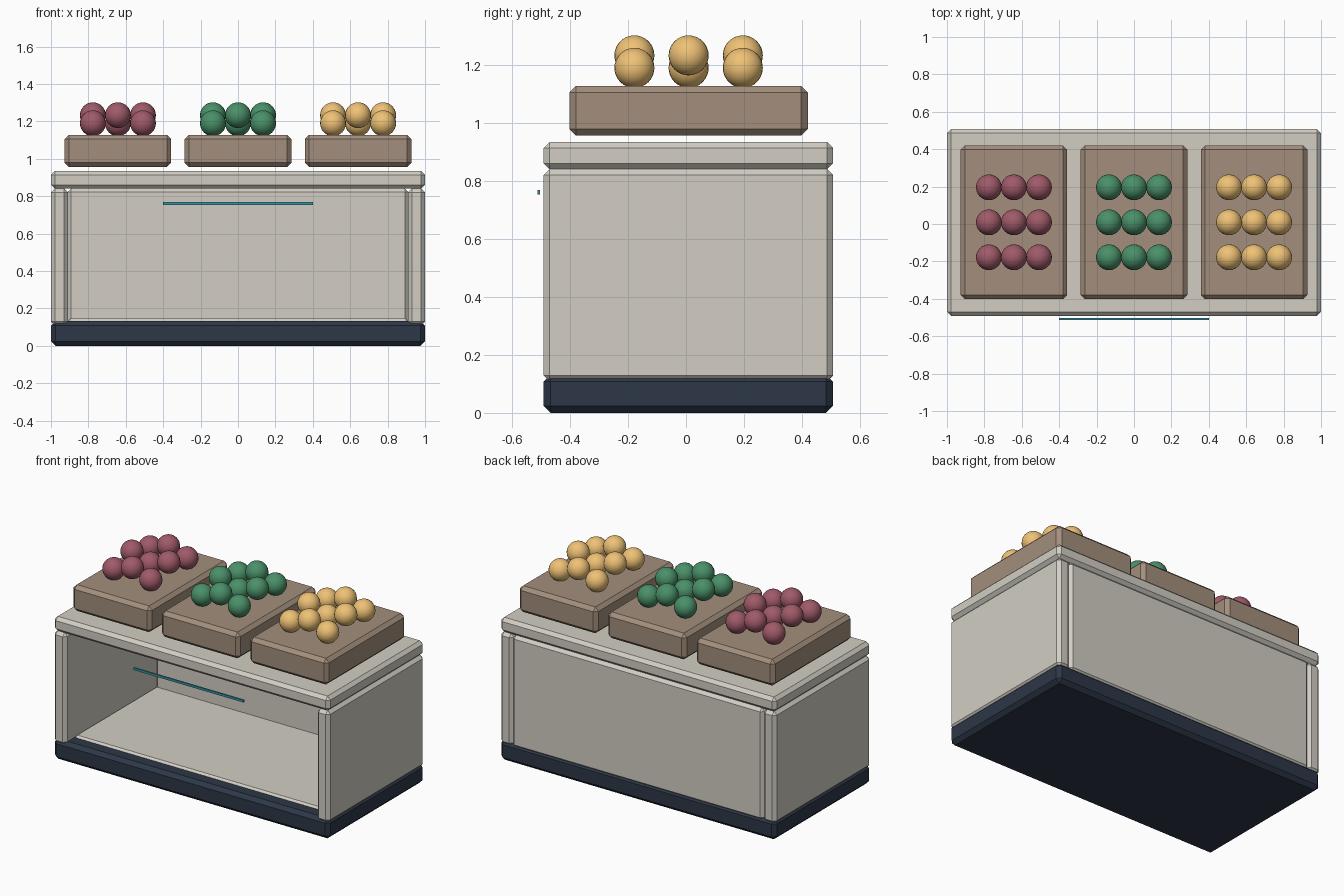
import bpy, bmesh

if "Cube" in bpy.data.objects:
    bpy.data.objects.remove(bpy.data.objects["Cube"])


def material(name, hex_code):
    def lin(c):
        return c / 12.92 if c <= 0.04045 else ((c + 0.055) / 1.055) ** 2.4
    rgb = [lin(int(hex_code[i:i + 2], 16) / 255) for i in (0, 2, 4)]
    m = bpy.data.materials.new(name)
    m.diffuse_color = (*rgb, 1)
    m.use_nodes = True
    m.node_tree.nodes["Principled BSDF"].inputs["Base Color"].default_value = m.diffuse_color
    return m


CREAM = material("cream_panel", "D2CEC4")
NAVY = material("navy_plinth", "2D3747")
WOOD = material("crate_wood", "A38F7C")
TEAL = material("teal_strip", "3593A0")
FRUIT = {"red": material("red_fruit", "A05A69"),
         "green": material("green_fruit", "4A9069"),
         "yellow": material("yellow_fruit", "EFC276")}


def box(name, x, y, z, mat, bevel=0.022):
    """Chamfered box from (min, max) ranges."""
    size = [r[1] - r[0] for r in (x, y, z)]
    bm = bmesh.new()
    bmesh.ops.create_cube(bm, size=1)
    bmesh.ops.scale(bm, vec=size, verts=bm.verts)
    if bevel:
        bmesh.ops.bevel(bm, geom=bm.edges[:], offset=bevel, segments=1,
                        profile=0.5, affect='EDGES')
    return finish(bm, name, [sum(r) / 2 for r in (x, y, z)], mat)


def finish(bm, name, location, mat):
    mesh = bpy.data.meshes.new(name)
    bm.to_mesh(mesh)
    bm.free()
    mesh.materials.append(mat)
    ob = bpy.data.objects.new(name, mesh)
    ob.location = location
    bpy.context.collection.objects.link(ob)
    return ob


def ball(name, location, radius, mat):
    bm = bmesh.new()
    bmesh.ops.create_uvsphere(bm, u_segments=24, v_segments=16, radius=radius)
    for f in bm.faces:
        f.smooth = True
    return finish(bm, name, location, mat)


FRONT, BACK = -0.491, 0.507

# Counter body
box("plinth", (-1, 1), (FRONT, BACK), (0, 0.132), NAVY, 0.024)
for side, x in (("left", (-1, -0.908)), ("right", (0.908, 1))):
    box(side + "_side_panel", x, (FRONT, BACK), (0.108, 0.842), CREAM, 0.021)
box("back_panel", (-0.912, 0.912), (0.44, BACK), (0.108, 0.842), CREAM, 0.02)
box("inner_floor", (-0.912, 0.912), (-0.40, 0.46), (0.11, 0.145), CREAM, 0.015)
box("counter_top", (-1, 1), (FRONT, BACK), (0.84, 0.935), CREAM, 0.021)

# Thin strip floating in front of the opening
box("front_strip", (-0.4, 0.4), (-0.513, -0.503), (0.754, 0.769), TEAL, 0)

# Crates, each with a staggered 3 x 3 layer of fruit
MID_Y = 0.009
for cx, (colour, mat) in zip((-0.642, 0, 0.642), FRUIT.items()):
    box(colour + "_crate", (cx - 0.285, cx + 0.285),
        (MID_Y - 0.411, MID_Y + 0.411), (0.956, 1.128), WOOD, 0.023)
    for i in range(3):
        for j in range(3):
            z = 1.19 + 0.043 * ((i + j) % 2)
            ball(f"{colour}_fruit_{i}_{j}",
                 (cx + (i - 1) * 0.134, MID_Y + (j - 1) * 0.187, z), 0.069, mat)
